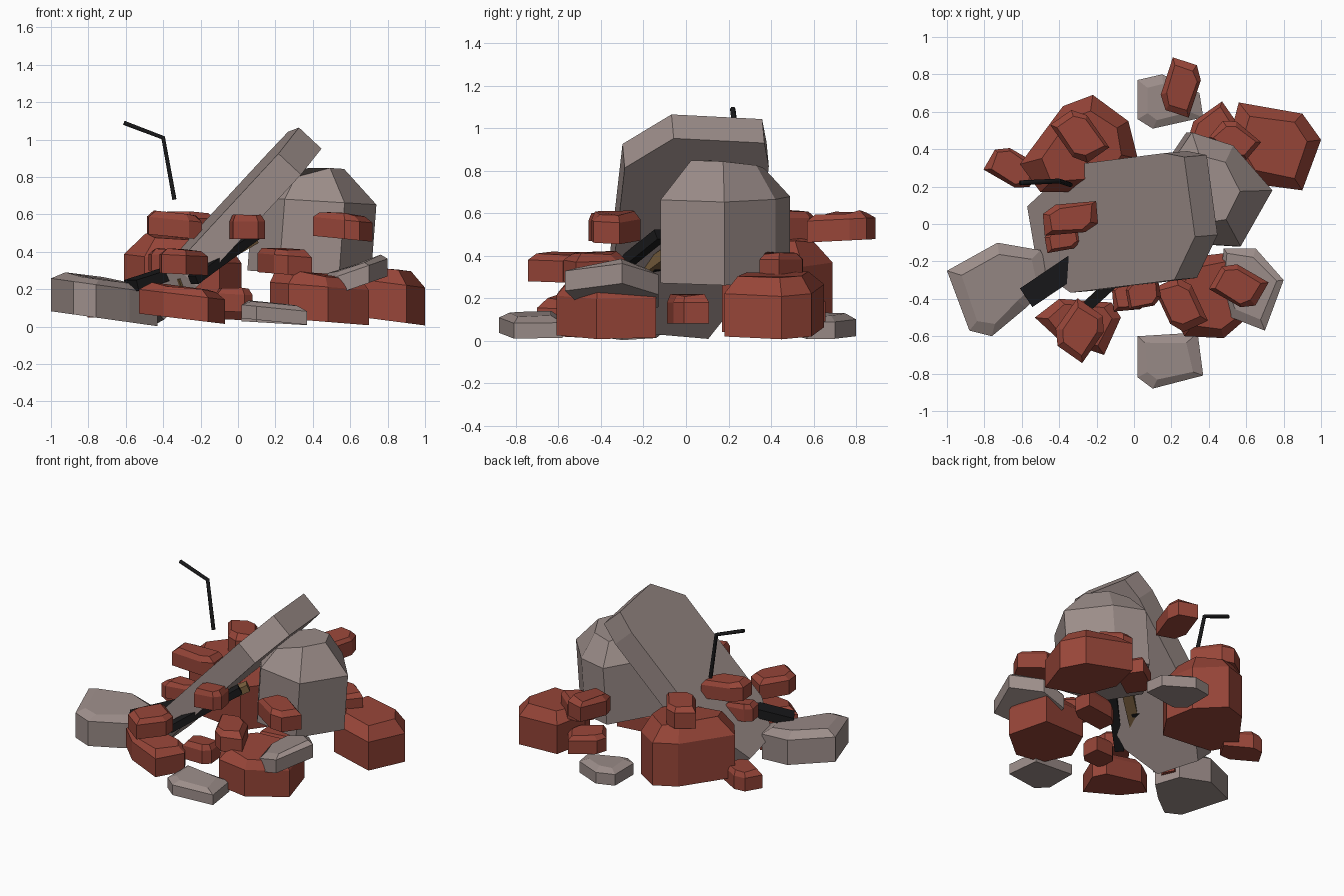
import bpy, bmesh, math, random
from mathutils import Matrix, Vector

if "Cube" in bpy.data.objects:
    bpy.data.objects.remove(bpy.data.objects["Cube"])

random.seed(4)


def material(name, rgb):
    m = bpy.data.materials.new(name)
    m.diffuse_color = (*rgb, 1)
    m.use_nodes = True
    m.node_tree.nodes["Principled BSDF"].inputs["Base Color"].default_value = m.diffuse_color
    return m


STONE = material("stone", (0.33, 0.265, 0.25))
BRICK = material("brick", (0.31, 0.06, 0.04))
BLACK = material("charred", (0.01, 0.01, 0.011))
WOOD = material("wood", (0.2, 0.12, 0.05))


def finish(name, bm, mat):
    bmesh.ops.recalc_face_normals(bm, faces=bm.faces)
    me = bpy.data.meshes.new(name)
    bm.to_mesh(me)
    bm.free()
    me.materials.append(mat)
    ob = bpy.data.objects.new(name, me)
    bpy.context.collection.objects.link(ob)
    return ob


def chunk(name, pts, z0, z1, mat, tilt=(0, 0), inset=0.22, shoulder=0.72, jitter=0.15, lean=0):
    """Broken block: outline prism with a chipped, inset top, sheared by tilt."""
    cx = sum(p[0] for p in pts) / len(pts)
    cy = sum(p[1] for p in pts) / len(pts)
    h = z1 - z0
    bm = bmesh.new()
    rings = []
    for scale, z, j, off in ((1, z0, 0, -lean), (1, z0 + h * shoulder, 0, 0),
                             (1 - inset, z1 - h * 0.05, jitter, 0)):
        ring = []
        for x, y in pts:
            s = scale - j * random.random()
            dx, dy = (x - cx) * s, (y - cy) * s
            zz = z + dx * tilt[0] + dy * tilt[1] + h * 0.4 * j * random.uniform(-1, 1)
            ring.append(bm.verts.new((cx + dx + off, cy + dy, zz)))
        rings.append(ring)
    n = len(pts)
    bm.faces.new(rings[0])
    bm.faces.new(rings[2])
    for a, b in zip(rings, rings[1:]):
        for i in range(n):
            bm.faces.new((a[i], a[(i + 1) % n], b[(i + 1) % n], b[i]))
    return finish(name, bm, mat)


def brick(name, c, size, angle, z0, z1, tilt=(0, 0)):
    """Small broken brick: box outline with two corners knocked off."""
    l, w = size[0] / 2, size[1] / 2
    outline = [(-l, -w), (l * .5, -w), (l, -w * .5), (l, w), (-l * .5, w), (-l, w * .45)]
    a = math.radians(angle)
    pts = [(c[0] + x * math.cos(a) - y * math.sin(a),
            c[1] + x * math.sin(a) + y * math.cos(a)) for x, y in outline]
    return chunk(name, pts, z0, z1, BRICK, tilt, inset=0.15)


def beam(name, a, b, w, t, mat):
    """Rectangular bar between two points."""
    a, b = Vector(a), Vector(b)
    d = b - a
    bm = bmesh.new()
    bmesh.ops.create_cube(bm, size=1, matrix=Matrix.Translation((a + b) / 2)
                          @ d.to_track_quat('X', 'Z').to_matrix().to_4x4()
                          @ Matrix.Diagonal((d.length, w, t, 1)))
    return finish(name, bm, mat)


# Large leaning slab
slab = chunk("leaning_slab", [(.61, -.1), (.58, .33), (.43, .36), (-.3, .34), (-.68, .14),
                              (-.64, -.2), (-.4, -.34), (.42, -.32)],
             -.087, .087, STONE, inset=0.01, shoulder=.95, jitter=0.01)
slab.matrix_world = (Matrix.Translation((-.04, 0, .565)) @ Matrix.Rotation(math.radians(5), 4, 'Z')
                     @ Matrix.Rotation(math.radians(-47), 4, 'Y'))

# Grey stones
chunk("boulder", [(.31, .49), (.53, .42), (.74, .18), (.57, -.12), (.25, -.1), (.08, .15)],
      .28, .84, STONE, (-.06, 0), inset=.35, shoulder=.7, jitter=.2, lean=.03)
chunk("left_stone", [(-.73, -.1), (-.5, -.14), (-.43, -.3), (-.58, -.45), (-.76, -.6),
                     (-.88, -.57), (-1, -.25)], .04, .26, STONE, (-.14, 0), shoulder=.8)
chunk("front_flat_stone", [(.02, -.6), (.34, -.58), (.37, -.81), (.1, -.88), (.02, -.82)],
      .03, .13, STONE, (-.1, 0))
chunk("back_flat_stone", [(.02, .77), (.15, .8), (.35, .7), (.37, .57), (.1, .51), (.02, .56)],
      .02, .13, STONE, (-.06, 0))
chunk("right_stone", [(.48, -.13), (.65, -.13), (.8, -.3), (.7, -.57), (.52, -.5), (.46, -.3)],
      .2, .33, STONE, (.35, 0), inset=.12)

# Large masonry blocks
chunk("back_right_block", [(.56, .65), (.9, .59), (1, .45), (.9, .18), (.6, .22), (.5, .42)],
      .04, .32, BRICK, (-.13, 0))
chunk("back_left_block", [(-.22, .69), (-.38, .63), (-.61, .32), (-.5, .17), (-.1, .17),
                          (.02, .35), (-.03, .55)], .06, .48, BRICK, (-.08, .03))
chunk("front_right_block", [(.17, -.42), (.27, -.6), (.48, -.61), (.7, -.42), (.62, -.14), (.28, -.18)],
      .03, .29, BRICK, (-.08, 0), inset=.13)
chunk("front_left_block", [(-.53, -.5), (-.4, -.4), (-.12, -.42), (-.07, -.5), (-.16, -.7), (-.4, -.62)],
      .04, .22, BRICK, (-.12, 0), inset=.15)

# Scattered broken bricks: centre, size, angle, bottom, top, tilt
bricks = [
    ((-.34, .03), (.29, .16), 5, .48, .61, (-.1, 0)),
    ((.25, .73), (.28, .18), 72, .47, .61, (0, .05)),
    ((.56, -.33), (.26, .19), -30, .47, .61, (-.1, 0)),
    ((.05, -.37), (.18, .15), 10, .47, .6, (0, 0)),
    ((-.29, .47), (.28, .19), -55, .47, .62, (0, 0)),
    ((.54, .45), (.23, .16), -40, .28, .42, (0, 0)),
    ((-.29, -.57), (.27, .22), 55, .28, .42, (-.05, 0)),
    ((.25, -.43), (.28, .19), -65, .28, .42, (-.08, 0)),
    ((.42, .51), (.25, .18), 35, .09, .22, (0, 0)),
    ((-.65, .3), (.26, .17), -30, .05, .18, (0, 0)),
    ((-.02, -.38), (.19, .16), 5, .08, .21, (-.05, 0)),
    ((.34, .01), (.28, .16), 8, .08, .22, (0, 0)),
    ((-.38, -.08), (.19, .12), 10, .3, .42, (0, 0)),
    ((-.5, -.23), (.12, .1), 30, .06, .16, (0, 0)),
]
for i, args in enumerate(bricks):
    brick(f"broken_brick_{i + 1}", *args)

# Charred and wooden beams
beam("charred_plank", (-.57, -.39, .22), (-.14, -.1, .36), .12, .06, BLACK)
beam("charred_beam", (-.24, -.43, .25), (.1, -.12, .5), .06, .05, BLACK)
beam("wood_beam", (-.33, -.32, .23), (.08, .0, .47), .07, .05, WOOD)

# Bent steel rod
cu = bpy.data.curves.new("bent_rod", 'CURVE')
cu.dimensions = '3D'
cu.bevel_depth = .013
cu.bevel_resolution = 1
cu.use_fill_caps = True
sp = cu.splines.new('POLY')
sp.points.add(2)
for p, co in zip(sp.points, [(-.61, .22, 1.09), (-.4, .23, 1.01), (-.34, .21, .68)]):
    p.co = (*co, 1)
cu.materials.append(BLACK)
bpy.context.collection.objects.link(bpy.data.objects.new("bent_rod", cu))
